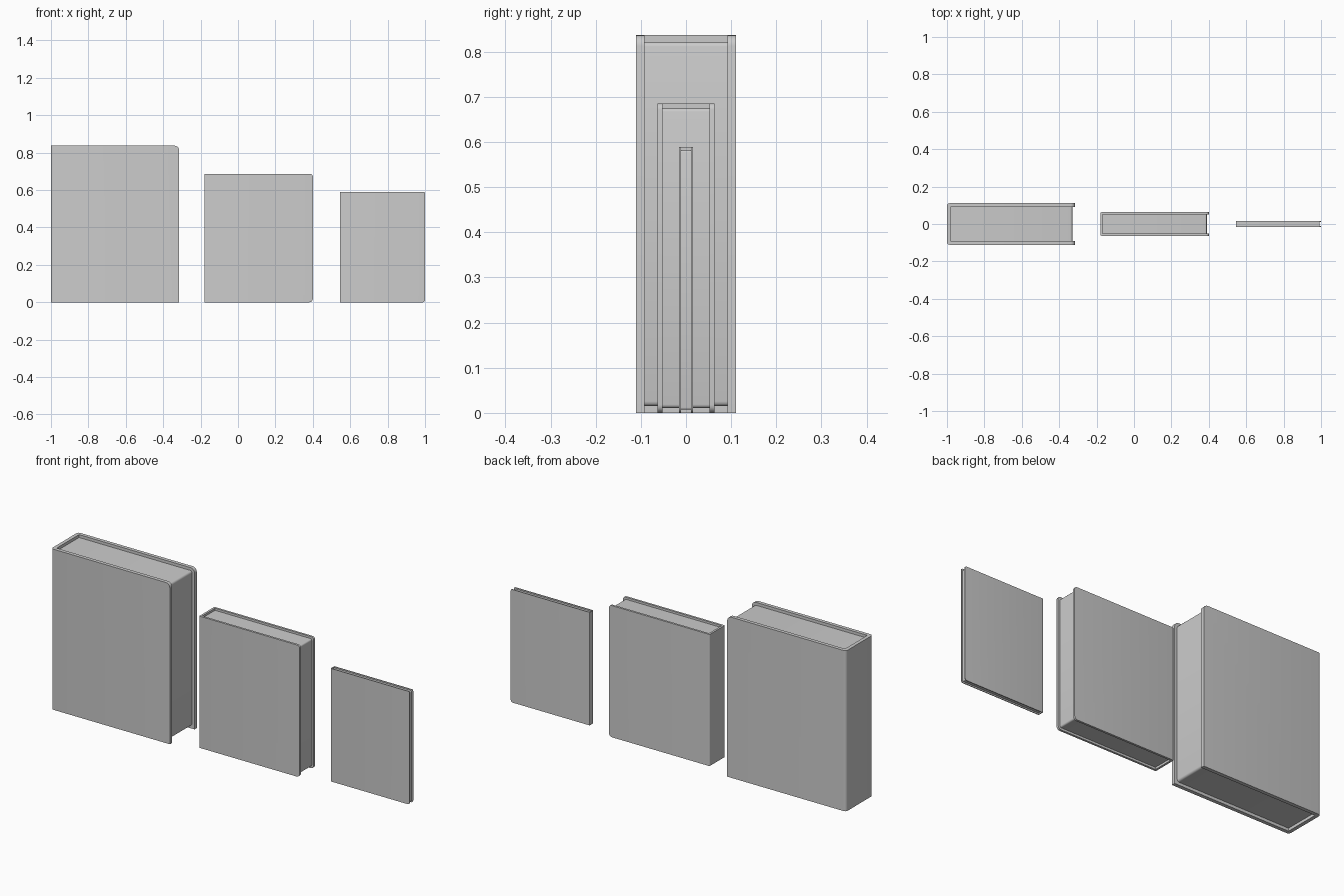
import bpy
import bmesh

if "Cube" in bpy.data.objects:
    bpy.data.objects.remove(bpy.data.objects["Cube"], do_unlink=True)

grey = bpy.data.materials.new("plain grey")
grey.use_nodes = True
grey.diffuse_color = (0.6, 0.6, 0.6, 1)
grey.node_tree.nodes["Principled BSDF"].inputs["Base Color"].default_value = (0.6, 0.6, 0.6, 1)


def prism(name, outline, z0, z1, rounds):
    """Extrude an outline upward, then round the edges picked by each rule."""
    bm = bmesh.new()
    base = bm.faces.new([bm.verts.new((x, y, z0)) for x, y in outline])
    ext = bmesh.ops.extrude_face_region(bm, geom=[base])
    for v in ext["geom"]:
        if isinstance(v, bmesh.types.BMVert):
            v.co.z = z1
    bmesh.ops.recalc_face_normals(bm, faces=bm.faces)
    for rule, radius, segments in rounds:
        edges = [e for e in bm.edges if rule(e.verts[0].co, e.verts[1].co)]
        if radius:
            bmesh.ops.bevel(bm, geom=edges, offset=radius, segments=segments,
                            profile=0.5, affect='EDGES')
    mesh = bpy.data.meshes.new(name)
    bm.to_mesh(mesh)
    bm.free()
    mesh.materials.append(grey)
    obj = bpy.data.objects.new(name, mesh)
    bpy.context.collection.objects.link(obj)
    bpy.ops.object.select_all(action='DESELECT')
    obj.select_set(True)
    bpy.context.view_layer.objects.active = obj
    bpy.ops.object.shade_smooth_by_angle(angle=0.6)


def along_y(x, z):
    """Rule for the edges running through a cover or page corner at x, z."""
    return lambda a, b: all(abs(p.x - x) < 1e-4 and abs(p.z - z) < 1e-4 for p in (a, b))


def upright(x):
    """Rule for the upright edges at x."""
    return lambda a, b: (abs(a.x - x) < 1e-4 and abs(b.x - x) < 1e-4
                         and abs(a.z - b.z) > 0.1)


def book(name, x0, x1, half, height, board, lip, top_r, bottom_r, spine_r):
    inner = half - board
    # Wrapped cover: two boards joined by the spine
    outline = [(x0, -half), (x1, -half), (x1, -inner), (x0 + board, -inner),
               (x0 + board, inner), (x1, inner), (x1, half), (x0, half)]
    prism(name + "_cover", outline, 0, height,
          [(upright(x0), spine_r, 4),
           (along_y(x1, height), top_r, 5),
           (along_y(x1, 0), bottom_r, 5)])
    # Page block, set back from the cover on three sides
    px = x1 - lip
    z0, z1 = lip, height - lip
    pages = [(x0 + board, -inner), (px, -inner), (px, inner), (x0 + board, inner)]
    prism(name + "_pages", pages, z0, z1,
          [(along_y(px, z0), lip * 0.7, 3), (along_y(px, z1), lip * 0.7, 3)])


book("large_book", -1.0, -0.315, 0.111, 0.837, 0.019, 0.015, 0.024, 0, 0.014)
book("medium_book", -0.18, 0.4, 0.063, 0.686, 0.011, 0.011, 0.014, 0.018, 0.006)
book("thin_book", 0.545, 1.0, 0.015, 0.589, 0.004, 0.007, 0.007, 0.012, 0.002)
